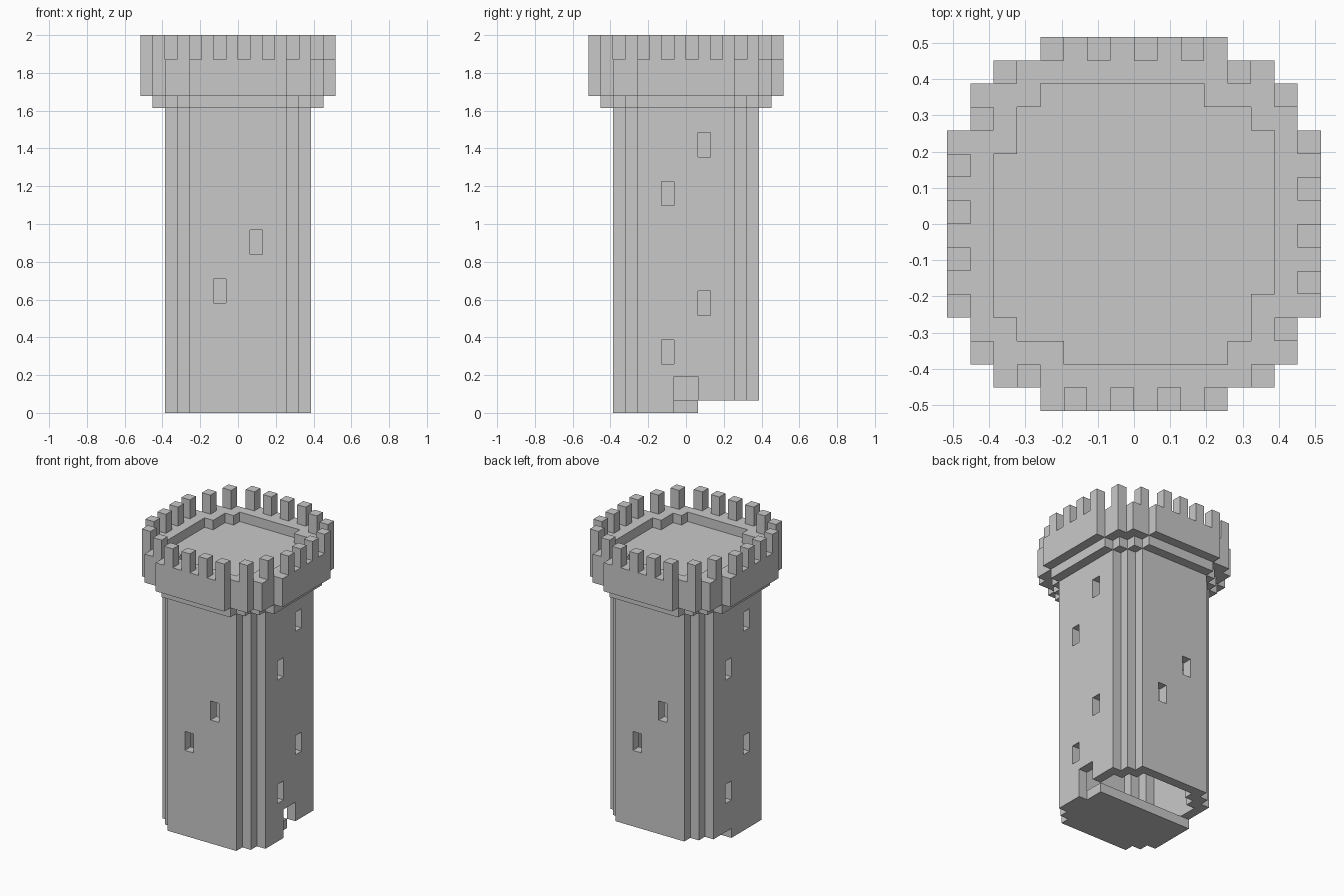
import bpy
import bmesh
from mathutils import Matrix, Vector

cube = bpy.data.objects.get("Cube")
if cube:
    bpy.data.objects.remove(cube, do_unlink=True)

V = 2 / 31  # size of one building block

stone = bpy.data.materials.new("grey_stone")
stone.use_nodes = True
GREY = (0.584, 0.584, 0.584, 1)
stone.diffuse_color = GREY
stone.node_tree.nodes["Principled BSDF"].inputs["Base Color"].default_value = GREY


def finish(name, bm):
    """Turn a bmesh in block units into a scaled object."""
    bmesh.ops.recalc_face_normals(bm, faces=bm.faces)
    bmesh.ops.scale(bm, vec=(V, V, V), verts=bm.verts)
    mesh = bpy.data.meshes.new(name)
    bm.to_mesh(mesh)
    bm.free()
    mesh.materials.append(stone)
    obj = bpy.data.objects.new(name, mesh)
    bpy.context.collection.objects.link(obj)
    return obj


def turned(points):
    """Repeat a quarter outline around the four sides."""
    loop = []
    for _ in range(4):
        loop += points
        points = [(y, -x) for x, y in points]
    return loop


def prism(name, z0, z1, *loops):
    """Extrude an outline, with an optional hole loop, from z0 to z1."""
    bm = bmesh.new()
    edges = []
    for loop in loops:
        verts = [bm.verts.new((x, y, z0)) for x, y in loop]
        edges += [bm.edges.new((verts[i - 1], verts[i])) for i in range(len(verts))]
    bmesh.ops.triangle_fill(bm, edges=edges, use_beauty=True, normal=(0, 0, 1))
    out = bmesh.ops.extrude_face_region(bm, geom=bm.faces[:], use_keep_orig=True)
    top = [g for g in out["geom"] if isinstance(g, bmesh.types.BMVert)]
    bmesh.ops.translate(bm, vec=(0, 0, z1 - z0), verts=top)
    return finish(name, bm)


def add_box(bm, low, high):
    low, high = Vector(low), Vector(high)
    place = Matrix.Translation((low + high) / 2) @ Matrix.Diagonal((*(high - low), 1))
    bmesh.ops.create_cube(bm, size=1, matrix=place)


# Stepped round outlines, one quarter each
shaft = turned([(-4, 6), (4, 6), (4, 5), (5, 5), (5, 4)])
hollow = turned([(-3, 5), (3, 5), (3, 4), (4, 4), (4, 3)])
corbel = turned([(-4, 7), (4, 7), (4, 6), (5, 6), (5, 5), (6, 5), (6, 4)])
crown = turned([(-4, 8), (4, 8), (4, 7), (6, 7), (6, 6), (7, 6), (7, 4)])
roof_edge = turned([(-4, 6), (3, 6), (3, 5), (5, 5), (5, 4)])

# Floor slab under the front half, notched at the doorway
front_edge = [p for p in shaft if p[1] < 0]
prism("floor_slab", 0, 1, [(-6, 1), (5, 1), (5, -1), (6, -1)] + front_edge)

# Tower shaft and widening crown
wall = prism("tower_wall", 1, 25, shaft, hollow)
prism("corbel_ring", 25, 26, corbel)
prism("crown_deck", 26, 28, crown)
prism("parapet", 28, 29, crown, roof_edge)

# Window slits and doorway
bm = bmesh.new()
for side in (1, -1):
    for along, z in ((1, 21), (-2, 17), (1, 8), (-2, 4)):
        a, b = sorted((side * along, side * (along + 1)))
        x0, x1 = sorted((side * 4.5, side * 6.5))
        add_box(bm, (x0, a, z), (x1, b, z + 2))
    for along, z in ((1, 13), (-2, 9)):
        a, b = sorted((side * along, side * (along + 1)))
        y0, y1 = sorted((side * -4.5, side * -6.5))
        add_box(bm, (a, y0, z), (b, y1, z + 2))
add_box(bm, (4.5, -1, 0), (6.5, 1, 3))
cutter = finish("opening_cutter", bm)
cutter.hide_render = True

cut = wall.modifiers.new("openings", "BOOLEAN")
cut.operation = "DIFFERENCE"
cut.solver = "EXACT"
cut.object = cutter
bpy.context.view_layer.objects.active = wall
bpy.ops.object.modifier_apply(modifier=cut.name)
bpy.data.objects.remove(cutter, do_unlink=True)

# Battlements on every second block of the rim
bm = bmesh.new()
row = [(-6, 6), (-4, 7), (-2, 7), (0, 7), (2, 7), (4, 6)]
for x, y in turned([(x + 0.5, y + 0.5) for x, y in row]):
    add_box(bm, (x - 0.5, y - 0.5, 29), (x + 0.5, y + 0.5, 31))
finish("battlements", bm)
